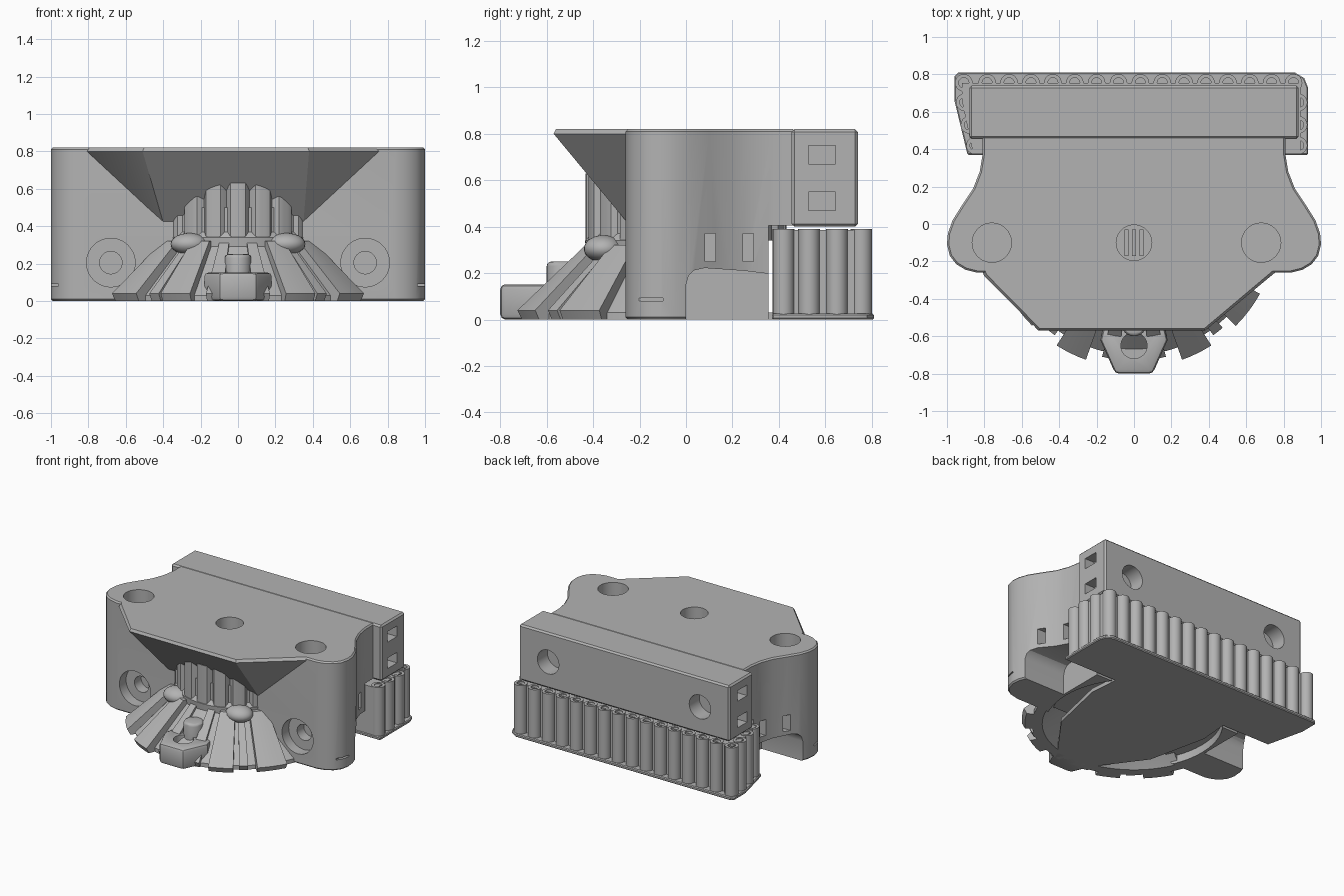
import bpy, bmesh, math
from mathutils import Vector

cube = bpy.data.objects.get("Cube")
if cube:
    bpy.data.objects.remove(cube, do_unlink=True)

grey = bpy.data.materials.new("plain_grey")
grey.use_nodes = True
colour = (0.45, 0.45, 0.45, 1)
grey.diffuse_color = colour
grey.node_tree.nodes["Principled BSDF"].inputs["Base Color"].default_value = colour


def finish(name, bm):
    bmesh.ops.recalc_face_normals(bm, faces=bm.faces)
    me = bpy.data.meshes.new(name)
    bm.to_mesh(me)
    bm.free()
    me.materials.append(grey)
    ob = bpy.data.objects.new(name, me)
    bpy.context.collection.objects.link(ob)
    return ob


def prism(name, pts, lo, hi, axis="z"):
    """Extrude a 2D outline along an axis."""
    place = {"z": lambda u, v, w: (u, v, w),
             "x": lambda u, v, w: (w, u, v),
             "y": lambda u, v, w: (u, w, v)}[axis]
    bm = bmesh.new()
    a = [bm.verts.new(place(u, v, lo)) for u, v in pts]
    b = [bm.verts.new(place(u, v, hi)) for u, v in pts]
    bm.faces.new(a)
    bm.faces.new(b)
    for i in range(len(pts)):
        j = (i + 1) % len(pts)
        bm.faces.new((a[i], a[j], b[j], b[i]))
    return finish(name, bm)


def box(name, x0, x1, y0, y1, z0, z1):
    return prism(name, [(x0, y0), (x1, y0), (x1, y1), (x0, y1)], z0, z1)


def circle(cx, cy, r, n=40):
    return [(cx + r * math.cos(i * math.tau / n), cy + r * math.sin(i * math.tau / n))
            for i in range(n)]


def sector(name, profile, a0, a1, steps):
    """Sweep a closed (radius, z) profile about z; angle 0 points to the front."""
    bm = bmesh.new()
    rings = []
    for s in range(steps + 1):
        a = math.radians(a0 + (a1 - a0) * s / steps)
        rings.append([bm.verts.new((r * math.sin(a), -r * math.cos(a), z)) for r, z in profile])
    n = len(profile)
    for p, q in zip(rings, rings[1:]):
        for i in range(n):
            bm.faces.new((p[i], p[(i + 1) % n], q[(i + 1) % n], q[i]))
    bm.faces.new(rings[0])
    bm.faces.new(rings[-1])
    return finish(name, bm)


def apply_modifiers(ob):
    bpy.ops.object.select_all(action="DESELECT")
    ob.select_set(True)
    bpy.context.view_layer.objects.active = ob
    for m in list(ob.modifiers):
        bpy.ops.object.modifier_apply(modifier=m.name)


def bevel(ob, width, segments=1):
    m = ob.modifiers.new("bevel", "BEVEL")
    m.width, m.segments = width, segments
    m.limit_method, m.angle_limit = "ANGLE", math.radians(50)
    apply_modifiers(ob)


def cut(ob, cutter):
    m = ob.modifiers.new("cut", "BOOLEAN")
    m.operation, m.solver, m.object = "DIFFERENCE", "EXACT", cutter
    apply_modifiers(ob)
    bpy.data.objects.remove(cutter, do_unlink=True)


# Main housing with flared rounded shoulders
side = [(0.81, 0.47), (0.81, 0.37), (0.825, 0.28), (0.86, 0.19), (0.92, 0.1), (0.97, 0.02),
        (0.995, -0.05), (1, -0.11), (0.985, -0.17), (0.95, -0.215), (0.9, -0.245), (0.84, -0.26)]
body = prism("main_housing", side + [(-x, y) for x, y in reversed(side)], 0, 0.82)
bevel(body, 0.01)
cut(body, box("cutter", -1, 1, 0.355, 0.6, -0.1, 0.405))
cut(body, prism("cutter", circle(0, 0, 0.61, 64), -0.1, 0.06))
arch = [(0, -0.1), (0, 0.15), (0.012, 0.19), (0.035, 0.212), (0.08, 0.222),
        (0.25, 0.21), (0.5, 0.18), (0.5, -0.1)]
for s in (-1, 1):
    cut(body, prism("cutter", arch, *sorted((s * 0.63, s * 1.2)), axis="x"))
    # Side slots and the small lower slit
    for y in (0.105, 0.268):
        cut(body, box("cutter", *sorted((s * 0.78, s * 1.1)), y - 0.023, y + 0.023, 0.25, 0.37))
    cut(body, box("cutter", *sorted((s * 0.96, s * 1.1)), -0.21, -0.1, 0.08, 0.092))
    # Stepped front bores
    cut(body, prism("cutter", circle(s * 0.68, 0.205, 0.13), -0.4, -0.18, "y"))
    cut(body, prism("cutter", circle(s * 0.68, 0.205, 0.06), -0.3, -0.1, "y"))
for x, r in ((-0.76, 0.105), (0.68, 0.105), (0, 0.095)):
    cut(body, prism("cutter", circle(x, -0.1, r), 0.7, 1))
for i in range(3):
    box("centre_bore_ridge", -0.05 + i * 0.04, -0.03 + i * 0.04, -0.17, -0.03, 0.69, 0.72)

# Sloping front overhang
bm = bmesh.new()
rim = [(-0.81, -0.255), (-0.8, -0.28), (-0.51, -0.57), (0.38, -0.57), (0.7, -0.28), (0.76, -0.255)]
for x, y in rim:
    bm.verts.new((x, y, 0.8))
    bm.verts.new((x * 0.985, y + 0.01, 0.82))
for x in (-0.4, 0.35):
    bm.verts.new((x, -0.255, 0.42))
bmesh.ops.convex_hull(bm, input=bm.verts)
finish("front_overhang", bm)

# Rear block with side windows and back bores
block = box("rear_block", -0.88, 0.88, 0.455, 0.74, 0.4, 0.82)
bevel(block, 0.012)
for s in (-1, 1):
    cut(block, prism("cutter", circle(s * 0.635, 0.6, 0.09), 0.62, 1, "y"))
    for z in (0.51, 0.71):
        cut(block, box("cutter", *sorted((s * 0.8, s * 1)), 0.527, 0.643, z - 0.04, z + 0.04))

# Front cone skirt, raised slats and shoulder bumps
shell = [(0.7, 0), (0.7, 0.03), (0.43, 0.29), (0.435, 0.34), (0.41, 0.37), (0.41, 0.5),
         (0.27, 0.5), (0.27, 0.28), (0.38, 0.24), (0.63, 0)]
sector("cone_skirt", shell, -69, 69, 48)
for centre, width, r in ((26, 13, 0.77), (53, 16, 0.77), (10, 7, 0.73), (38, 5, 0.73)):
    for s in (-1, 1):
        slat = [(r - 0.02, 0), (r, 0.04), (r - 0.31, 0.32), (0.38, 0.32), (0.64, 0)]
        sector("skirt_slat", slat, s * centre - width / 2, s * centre + width / 2, 4)
for s in (-1, 1):
    bm = bmesh.new()
    bmesh.ops.create_uvsphere(bm, u_segments=24, v_segments=14, radius=1)
    for v in bm.verts:
        v.co = Vector((s * 0.26 + 0.1 * v.co.x, -0.355 + 0.085 * v.co.y, 0.305 + 0.058 * v.co.z))
    finish("shoulder_bump", bm)

# Fluted turret tucked under the overhang
flutes = []
for i in range(200):
    a = math.tau * i / 200
    r = 0.4 + 0.033 * min(1, 1.6 * abs(math.cos(10 * a)))
    flutes.append((r * math.sin(a), -r * math.cos(a)))
prism("fluted_turret", flutes, 0.34, 0.63)

# Front lug with a bore and a small post
lug = prism("front_lug", [(-0.16, -0.54), (-0.18, -0.62), (-0.1, -0.8),
                          (0.1, -0.8), (0.18, -0.62), (0.16, -0.54)], 0, 0.152)
bevel(lug, 0.022, 2)
cut(lug, prism("cutter", circle(0, -0.65, 0.07), 0.06, 0.3))
bevel(prism("lug_post", circle(0, -0.53, 0.07, 24), 0, 0.25), 0.02, 3)

# Bottom tray
half = [(0.48, 0.4), (0.5, 0.15), (0.4, -0.3), (0.15, -0.64)]
prism("bottom_tray", half + [(-x, y) for x, y in reversed(half)], 0, 0.03)

# Rack plate, core and tubes
bevel(prism("rack_plate", [(-0.89, 0.37), (0.93, 0.37), (0.93, 0.73), (0.91, 0.78), (0.86, 0.81),
                           (-0.94, 0.81), (-0.96, 0.79), (-0.96, 0.66)], 0, 0.025), 0.006)
prism("rack_core", [(-0.86, 0.375), (0.89, 0.375), (0.89, 0.755), (-0.92, 0.755), (-0.92, 0.66)],
      0.01, 0.385)
spots = [(-0.785 + 0.117 * i, 0.755) for i in range(15)]
spots += [(0.88, 0.42), (0.88, 0.53), (0.88, 0.65), (-0.91, 0.755), (-0.905, 0.65),
          (-0.88, 0.53), (-0.85, 0.42)]
for x, y in spots:
    tube = prism("rack_tube", circle(x, y, 0.047, 20), 0.01, 0.39)
    bm = bmesh.new()
    bm.from_mesh(tube.data)
    top = max(bm.faces, key=lambda f: f.calc_center_median().z)
    bmesh.ops.inset_region(bm, faces=[top], thickness=0.02)
    bottom = bmesh.ops.extrude_discrete_faces(bm, faces=[top])["faces"]
    bmesh.ops.translate(bm, verts=bottom[0].verts, vec=(0, 0, -0.04))
    bm.to_mesh(tube.data)
    bm.free()

# Smooth shading with crisp edges
bpy.ops.object.select_all(action="DESELECT")
for ob in bpy.context.scene.objects:
    if ob.type == "MESH" and grey.name in ob.data.materials:
        ob.select_set(True)
        bpy.context.view_layer.objects.active = ob
bpy.ops.object.shade_smooth_by_angle(angle=math.radians(30))
